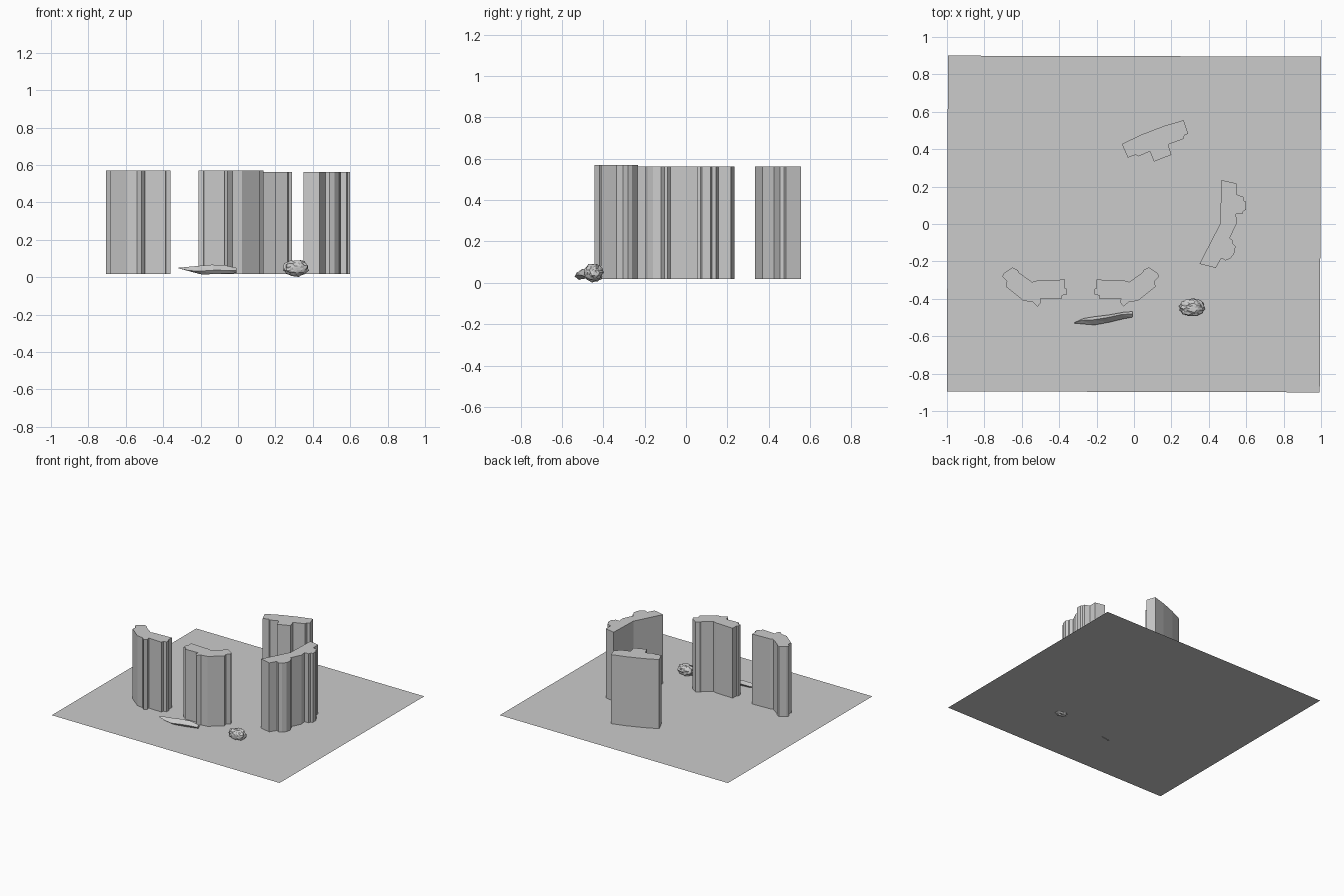
import bpy, bmesh, math
from mathutils import Vector, noise

GROUND_Z = 0.018


def make_object(name, bm):
    bmesh.ops.recalc_face_normals(bm, faces=bm.faces)
    mesh = bpy.data.meshes.new(name)
    bm.to_mesh(mesh)
    bm.free()
    obj = bpy.data.objects.new(name, mesh)
    bpy.context.collection.objects.link(obj)
    return obj


def pillar(name, outline, top):
    bm = bmesh.new()
    face = bm.faces.new([bm.verts.new((x, y, GROUND_Z)) for x, y in outline])
    ext = bmesh.ops.extrude_face_region(bm, geom=[face], use_keep_orig=True)
    for v in ext["geom"]:
        if isinstance(v, bmesh.types.BMVert):
            v.co.z = top
    return make_object(name, bm)


# Thin ground sheet
bm = bmesh.new()
bm.faces.new([bm.verts.new((x, y, GROUND_Z)) for x, y in
              [(-1, -0.895), (0.993, -0.9), (1, 0.895), (-0.995, 0.9)]])
make_object("ground_sheet", bm)

# Front pair of standing slabs, mirrored about x = -0.285
front = [(-0.705, -0.28), (-0.695, -0.262), (-0.65, -0.232), (-0.62, -0.247),
         (-0.615, -0.26), (-0.545, -0.31), (-0.52, -0.303), (-0.37, -0.297),
         (-0.37, -0.343), (-0.36, -0.347), (-0.36, -0.378), (-0.385, -0.382),
         (-0.387, -0.402), (-0.5, -0.397), (-0.497, -0.42), (-0.515, -0.442),
         (-0.54, -0.418), (-0.592, -0.41), (-0.685, -0.335), (-0.68, -0.305)]
pillar("front_left_slab", front, 0.57)
pillar("front_centre_slab", [(-0.57 - x, y) for x, y in front], 0.57)

# Back slab with a projecting step
pillar("back_slab", [
    (-0.065, 0.428), (-0.033, 0.355), (0.01, 0.37), (0.025, 0.362), (0.085, 0.388),
    (0.107, 0.333), (0.2, 0.37), (0.183, 0.425), (0.265, 0.455), (0.27, 0.475),
    (0.29, 0.483), (0.265, 0.555), (0.16, 0.524), (0.04, 0.478)], 0.563)

# Right slab with two rounded bulges
pillar("right_slab", [
    (0.468, 0.235), (0.548, 0.217), (0.548, 0.158), (0.585, 0.145), (0.588, 0.125),
    (0.6, 0.118), (0.6, 0.077), (0.585, 0.07), (0.58, 0.053), (0.545, 0.053),
    (0.55, 0.005), (0.512, -0.075), (0.53, -0.09), (0.53, -0.105), (0.543, -0.12),
    (0.535, -0.16), (0.515, -0.185), (0.49, -0.195), (0.467, -0.183),
    (0.437, -0.235), (0.35, -0.213), (0.46, 0.0)], 0.563)

# Jagged flat shard: (x, y low, y high, z low, z high) sections
sections = [(-0.27, -0.535, -0.505, 0.029, 0.054),
            (-0.21, -0.54, -0.495, 0.014, 0.06),
            (-0.13, -0.525, -0.485, 0.018, 0.067),
            (-0.06, -0.508, -0.472, 0.02, 0.064)]
bm = bmesh.new()
tip_a = bm.verts.new((-0.325, -0.53, 0.05))
tip_b = [bm.verts.new((-0.008, y, z)) for y, z in
         [(-0.498, 0.035), (-0.484, 0.022), (-0.468, 0.038), (-0.48, 0.05)]]
rings = []
for x, y0, y1, z0, z1 in sections:
    my, mz = (y0 + y1) / 2, (z0 + z1) / 2
    rings.append([bm.verts.new(p) for p in
                  [(x, y0, mz - 0.005), (x + 0.02, my, z0),
                   (x, y1, mz), (x - 0.01, my + 0.005, z1)]])
rings.append(tip_b)
for i in range(4):
    j = (i + 1) % 4
    bm.faces.new((tip_a, rings[0][i], rings[0][j]))
    for a, b in zip(rings, rings[1:]):
        bm.faces.new((a[i], a[j], b[j]))
        bm.faces.new((a[i], b[j], b[i]))
bm.faces.new(tip_b)
make_object("shard", bm)

# Lumpy faceted rock
bm = bmesh.new()
bmesh.ops.create_icosphere(bm, subdivisions=3, radius=1)
for v in bm.verts:
    d = v.co.normalized()
    r = 0.94 + 0.2 * noise.noise(d * 3.2 + Vector((4.1, 2.7, 1.3)))
    v.co = Vector((0.31 + 0.07 * r * d.x, -0.447 + 0.05 * r * d.y, 0.049 + 0.047 * r * d.z))
make_object("rock", bm)
